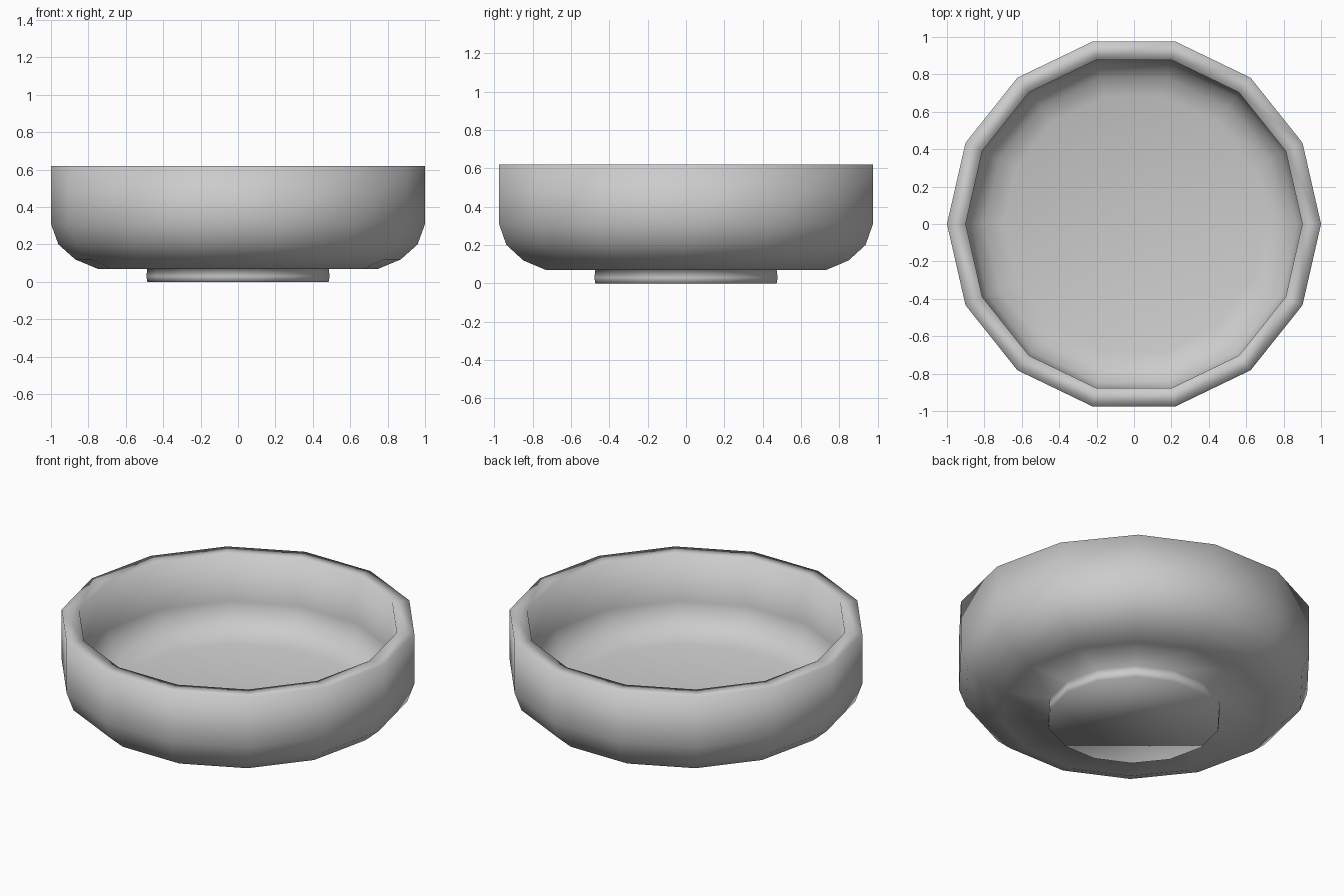
import bpy, bmesh
from math import cos, sin, pi

if "Cube" in bpy.data.objects:
    bpy.data.objects.remove(bpy.data.objects["Cube"])

SIDES = 14


def lathe(name, profile):
    """Spin a (radius, height) profile round z and cap both ends."""
    bm = bmesh.new()
    rings = [[bm.verts.new((r * cos(2 * pi * i / SIDES), r * sin(2 * pi * i / SIDES), z))
              for i in range(SIDES)] for r, z in profile]
    for a, b in zip(rings, rings[1:]):
        for i in range(SIDES):
            j = (i + 1) % SIDES
            bm.faces.new((a[i], a[j], b[j], b[i]))
    bm.faces.new(rings[0][::-1])
    bm.faces.new(rings[-1])
    bmesh.ops.recalc_face_normals(bm, faces=bm.faces)
    for f in bm.faces:
        f.smooth = True
    mesh = bpy.data.meshes.new(name)
    bm.to_mesh(mesh)
    bm.free()
    obj = bpy.data.objects.new(name, mesh)
    bpy.context.collection.objects.link(obj)
    return obj


# Bowl: foot, underside, rounded outer wall, rim, inner wall and floor
lathe("bowl", [
    (0.485, 0.0), (0.49, 0.03), (0.485, 0.07),
    (0.75, 0.07), (0.87, 0.12), (0.96, 0.20), (1.0, 0.31), (1.0, 0.62),
    (0.90, 0.62), (0.90, 0.33), (0.87, 0.25), (0.80, 0.19), (0.70, 0.16),
])
